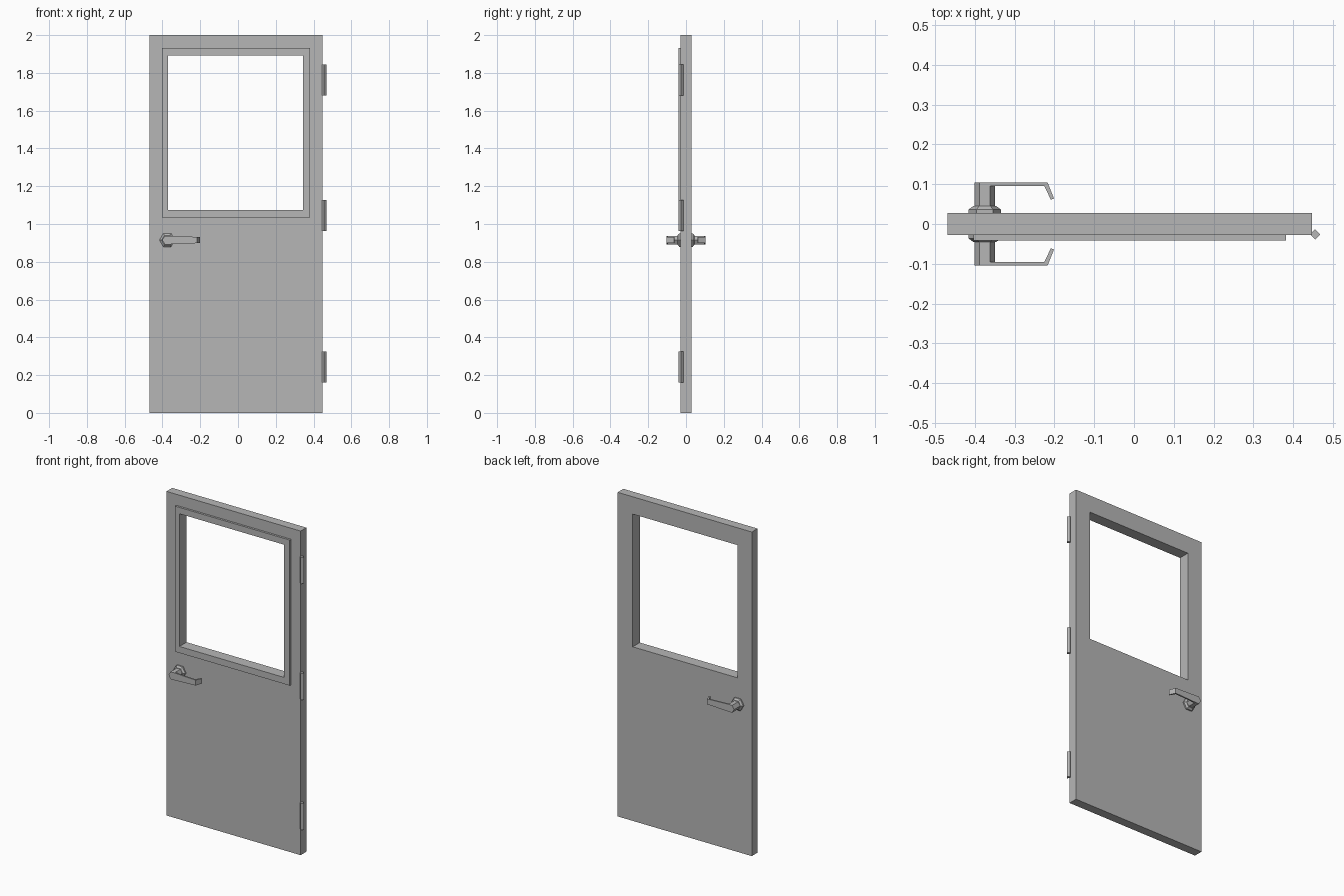
import bpy, bmesh, math
from mathutils import Matrix, Vector

cube = bpy.data.objects.get("Cube")
if cube:
    bpy.data.objects.remove(cube, do_unlink=True)

grey = bpy.data.materials.new("plain_grey")
grey.use_nodes = True
colour = (0.47, 0.47, 0.47, 1)
grey.diffuse_color = colour
grey.node_tree.nodes["Principled BSDF"].inputs["Base Color"].default_value = colour


def finish(name, bm):
    bmesh.ops.recalc_face_normals(bm, faces=bm.faces)
    mesh = bpy.data.meshes.new(name)
    bm.to_mesh(mesh)
    bm.free()
    mesh.materials.append(grey)
    obj = bpy.data.objects.new(name, mesh)
    bpy.context.collection.objects.link(obj)
    return obj


def loft(name, rings, closed=False):
    """Skin equal-length rings; cap the ends, or join last to first."""
    bm = bmesh.new()
    loops = [[bm.verts.new(p) for p in ring] for ring in rings]
    pairs = list(zip(loops, loops[1:]))
    if closed:
        pairs.append((loops[-1], loops[0]))
    else:
        bm.faces.new(loops[0])
        bm.faces.new(loops[-1])
    for a, b in pairs:
        for i in range(len(a)):
            j = (i + 1) % len(a)
            bm.faces.new((a[i], a[j], b[j], b[i]))
    return finish(name, bm)


def rect(x0, x1, z0, z1, y):
    return [(x0, y, z0), (x1, y, z0), (x1, y, z1), (x0, y, z1)]


def pierced_panel(name, outer, inner, front, back):
    loft(name, [rect(*outer, front), rect(*outer, back),
                rect(*inner, back), rect(*inner, front)], closed=True)


# Door leaf with window opening, and the raised trim on its front
HALF = 0.028
opening = (-0.371, 0.344, 1.074, 1.893)
pierced_panel("door_leaf", (-0.469, 0.447, 0, 2), opening, -HALF, HALF)
pierced_panel("window_trim", (-0.403, 0.382, 1.034, 1.932), opening, -0.041, -HALF)

# Three diamond-section hinge barrels on the left edge
for label, z in (("lower", 0.243), ("middle", 1.045), ("upper", 1.762)):
    bm = bmesh.new()
    bmesh.ops.create_cone(bm, cap_ends=True, segments=4, radius1=0.013,
                          radius2=0.013, depth=0.163,
                          matrix=Matrix.Translation((0.455, -0.026, z)))
    finish(label + "_hinge", bm)

# Lever handles on both sides
PIVOT = Vector((-0.375, 0, 0.915))


def hexagon(radius, y):
    angles = [math.radians(60 * i) for i in range(6)]
    return [PIVOT + Vector((radius * math.cos(a), y, radius * math.sin(a)))
            for a in angles]


def lever_section(x_out, y_out, x_in, y_in, half):
    return [PIVOT + Vector(p) for p in ((x_out, y_out, -half), (x_out, y_out, half),
                                        (x_in, y_in, half), (x_in, y_in, -half))]


for side, s in (("front", -1), ("back", 1)):
    loft(side + "_handle_rose", [hexagon(0.041, s * HALF), hexagon(0.041, s * 0.036),
                                 hexagon(0.029, s * 0.045)])
    loft(side + "_handle_shaft", [hexagon(0.026, s * 0.04), hexagon(0.026, s * 0.104)])
    loft(side + "_handle_lever", [
        lever_section(0.013, s * 0.104, 0.013, s * 0.095, 0.0225),
        lever_section(0.158, s * 0.104, 0.150, s * 0.095, 0.0165),
        lever_section(0.174, s * 0.064, 0.166, s * 0.061, 0.0155)])
